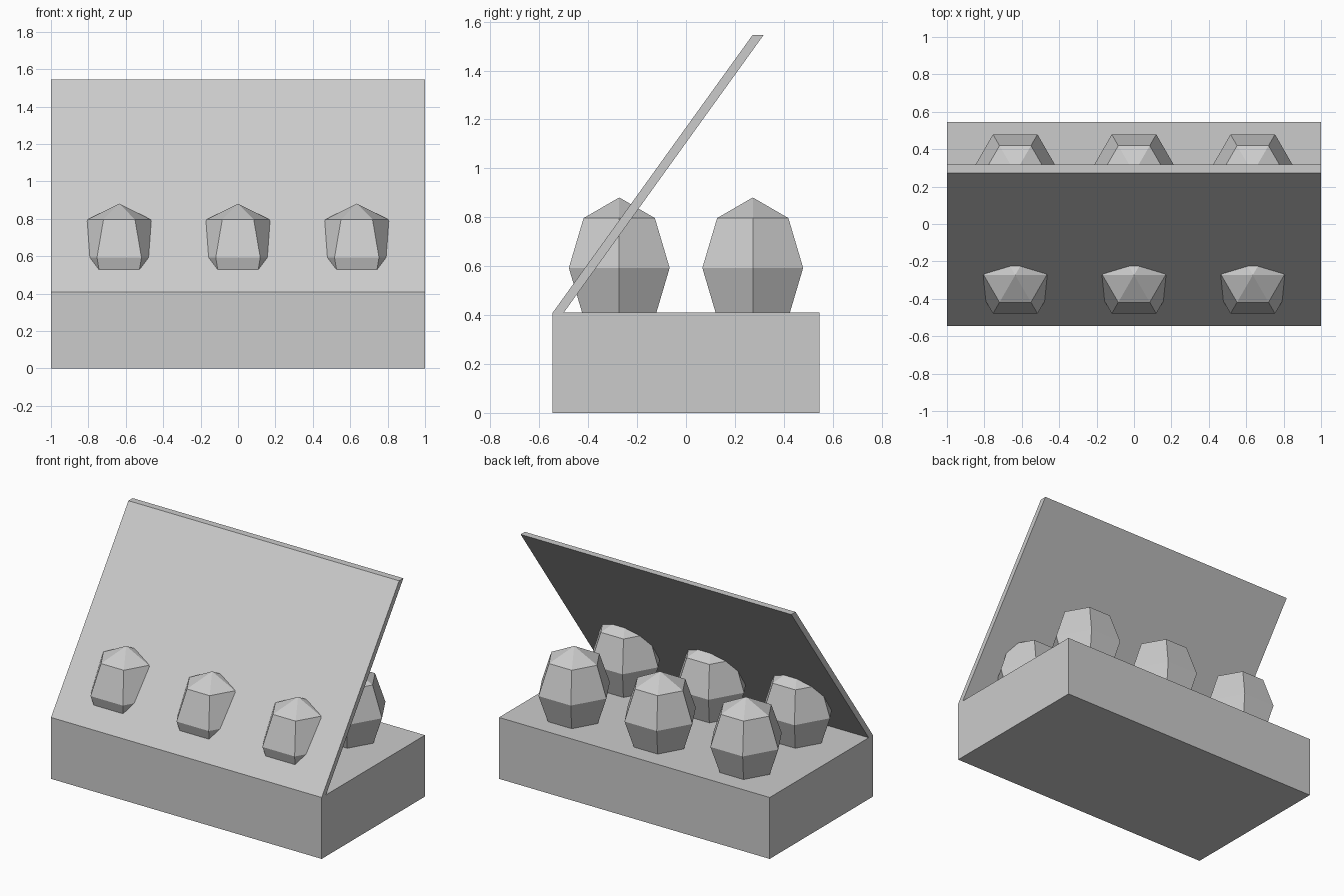
import bpy, bmesh, math

default = bpy.data.objects.get("Cube")
if default:
    bpy.data.objects.remove(default, do_unlink=True)

grey = bpy.data.materials.new("light_grey")
grey.use_nodes = True
COLOUR = (0.6, 0.6, 0.6, 1)
grey.diffuse_color = COLOUR
grey.node_tree.nodes["Principled BSDF"].inputs["Base Color"].default_value = COLOUR

HALF_WIDTH = 1.0
DEPTH = 0.545
BOX_TOP = 0.41


def finish(name, bm):
    """Turn a bmesh into a flat-shaded grey object."""
    bmesh.ops.recalc_face_normals(bm, faces=bm.faces)
    mesh = bpy.data.meshes.new(name)
    bm.to_mesh(mesh)
    bm.free()
    mesh.materials.append(grey)
    obj = bpy.data.objects.new(name, mesh)
    bpy.context.collection.objects.link(obj)
    return obj


def prism(name, profile):
    """Extrude a (y, z) profile across the full width."""
    bm = bmesh.new()
    face = bm.faces.new([bm.verts.new((-HALF_WIDTH, y, z)) for y, z in profile])
    moved = bmesh.ops.extrude_face_region(bm, geom=[face])["geom"]
    verts = [v for v in moved if isinstance(v, bmesh.types.BMVert)]
    bmesh.ops.translate(bm, verts=verts, vec=(2 * HALF_WIDTH, 0, 0))
    return finish(name, bm)


def egg(name, x, y, z=0.593, radius=0.238, height=0.288, sides=6, rings=4):
    """Low-poly ellipsoid with corners on the x axis."""
    bm = bmesh.new()
    loops = []
    for r in range(1, rings):
        a = math.pi * r / rings
        loops.append([bm.verts.new((radius * math.sin(a) * math.cos(math.tau * i / sides),
                                    radius * math.sin(a) * math.sin(math.tau * i / sides),
                                    height * math.cos(a))) for i in range(sides)])
    top = bm.verts.new((0, 0, height))
    bottom = bm.verts.new((0, 0, -height))
    for i in range(sides):
        j = (i + 1) % sides
        bm.faces.new((top, loops[0][i], loops[0][j]))
        bm.faces.new((bottom, loops[-1][j], loops[-1][i]))
        for upper, lower in zip(loops, loops[1:]):
            bm.faces.new((upper[i], lower[i], lower[j], upper[j]))
    obj = finish(name, bm)
    obj.location = (x, y, z)


# Box body
prism("box", [(-DEPTH, 0), (DEPTH, 0), (DEPTH, BOX_TOP), (-DEPTH, BOX_TOP)])

# Slanted lid, hinged along the front edge
prism("lid", [(-DEPTH, BOX_TOP), (-0.5, BOX_TOP), (0.317, 1.545), (0.272, 1.545)])

# Two rows of three eggs
for row, y in (("front", -0.273), ("back", 0.273)):
    for side, x in (("right", -0.635), ("middle", 0), ("left", 0.635)):
        egg(f"{row}_{side}_egg", x, y)
